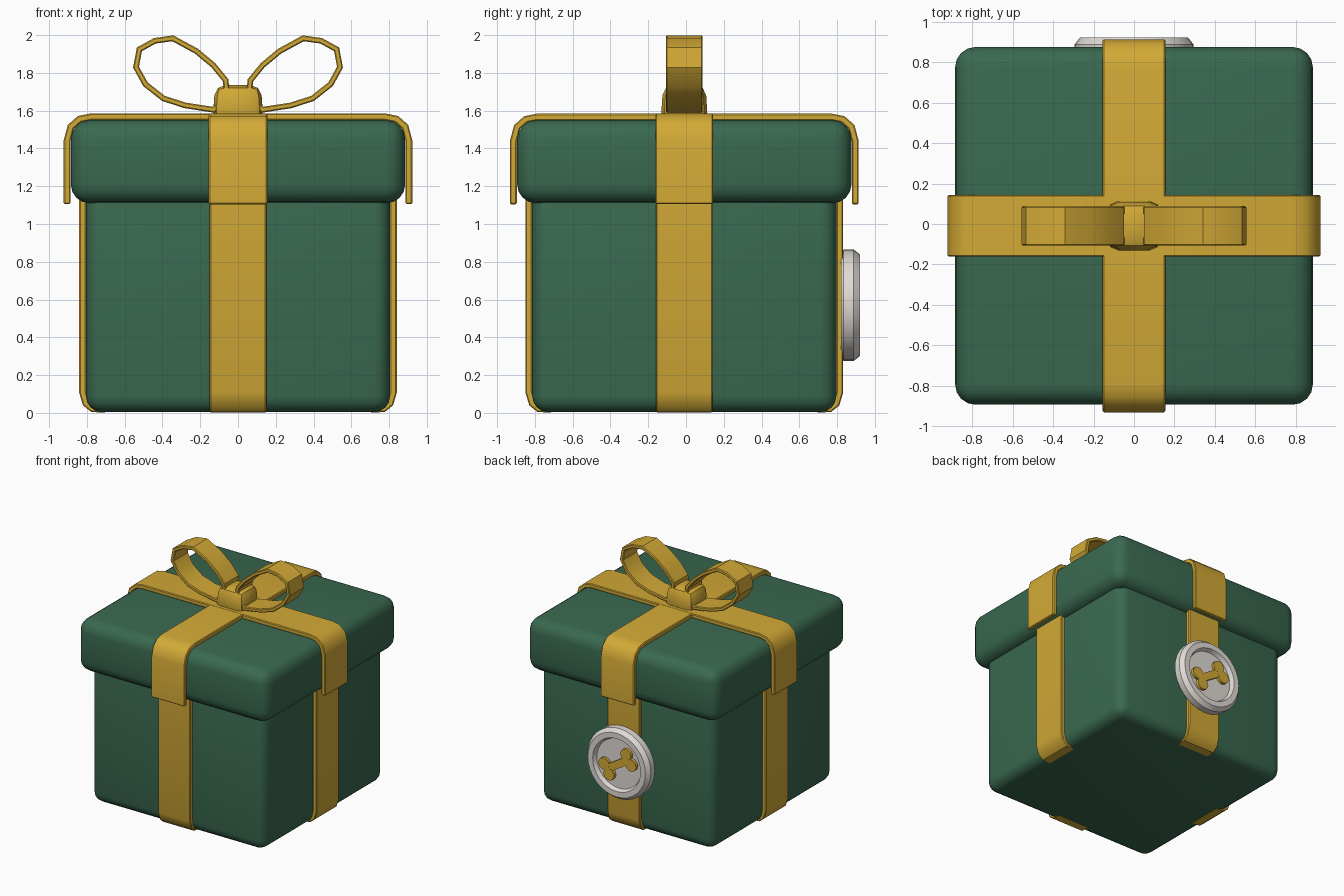
import bpy, bmesh, math
from mathutils import Vector, Matrix

cube = bpy.data.objects.get("Cube")
if cube:
    bpy.data.objects.remove(cube, do_unlink=True)


def material(name, rgb):
    m = bpy.data.materials.new(name)
    m.use_nodes = True
    m.diffuse_color = (*rgb, 1)
    bsdf = next(n for n in m.node_tree.nodes if n.type == 'BSDF_PRINCIPLED')
    bsdf.inputs["Base Color"].default_value = (*rgb, 1)
    return m


GREEN = material("green_paper", (0.042, 0.141, 0.080))
GOLD = material("gold_ribbon", (0.65, 0.40, 0.037))
WHITE = material("button_white", (0.74, 0.70, 0.66))
CY = -0.009          # the box sits slightly forward of the button


def finish(name, bm, mat, mods=(), angle=35):
    """Turn a bmesh into an object, apply its modifiers and shade it."""
    bmesh.ops.recalc_face_normals(bm, faces=bm.faces)
    me = bpy.data.meshes.new(name)
    bm.to_mesh(me)
    bm.free()
    me.materials.append(mat)
    ob = bpy.data.objects.new(name, me)
    bpy.context.collection.objects.link(ob)
    bpy.ops.object.select_all(action='DESELECT')
    ob.select_set(True)
    bpy.context.view_layer.objects.active = ob
    for kind, props in mods:
        mod = ob.modifiers.new(kind.title(), kind)
        for key, value in props.items():
            setattr(mod, key, value)
        bpy.ops.object.modifier_apply(modifier=mod.name)
    bpy.ops.object.shade_smooth_by_angle(angle=math.radians(angle))
    return ob


def rounded_box(name, size, z0, z1, mat, radius, segments):
    bm = bmesh.new()
    bmesh.ops.create_cube(bm, size=1)
    bmesh.ops.scale(bm, verts=bm.verts, vec=(size, size, z1 - z0))
    bmesh.ops.translate(bm, verts=bm.verts, vec=(0, CY, (z0 + z1) / 2))
    return finish(name, bm, mat, [('BEVEL', dict(width=radius, segments=segments))])


def strip(name, path, width, turn=0, closed=False, thickness=0.036):
    """Sweep a path in x-z across y, then thicken it into a ribbon."""
    bm = bmesh.new()
    rows = [[bm.verts.new((x, s * width / 2, z)) for s in (-1, 1)] for x, z in path]
    pairs = list(zip(rows, rows[1:] + rows[:1]))
    for a, b in pairs if closed else pairs[:-1]:
        bm.faces.new((a[0], a[1], b[1], b[0]))
    bmesh.ops.rotate(bm, verts=bm.verts, matrix=Matrix.Rotation(turn, 3, 'Z'))
    bmesh.ops.translate(bm, verts=bm.verts, vec=(0, CY, 0))
    return finish(name, bm, GOLD, [
        ('SOLIDIFY', dict(thickness=thickness, offset=0, use_even_offset=True)),
        ('BEVEL', dict(width=0.006, segments=1, limit_method='ANGLE',
                       angle_limit=math.radians(60)))])


# Box and lid
rounded_box("box_body", 1.61, 0.004, 1.2, GREEN, 0.085, 4)
rounded_box("box_lid", 1.77, 1.11, 1.55, GREEN, 0.1, 4)

# Ribbons over the lid, crossing at the middle
half = [(0.905, 1.105), (0.905, 1.44), (0.885, 1.515), (0.84, 1.555), (0.78, 1.567)]
arch = half + [(-x, z) for x, z in reversed(half)]
strip("lid_ribbon_across", arch, 0.305)
strip("lid_ribbon_front_to_back", [(x, z - 0.001) for x, z in arch], 0.31, math.pi / 2)

# Ribbons down the four walls, folded under the bottom edge
wall = [(0.823, 1.15), (0.823, 0.11), (0.805, 0.05), (0.77, 0.022), (0.70, 0.020)]
for i, side in enumerate(("left", "back", "right", "front")):
    strip("wall_ribbon_" + side, wall, 0.3, i * math.pi / 2)

# Bow
loop = [(0.06, 1.69), (0.065, 1.76), (0.13, 1.84), (0.22, 1.915), (0.345, 1.983),
        (0.44, 1.97), (0.522, 1.925), (0.54, 1.83), (0.49, 1.74), (0.395, 1.665),
        (0.28, 1.628), (0.13, 1.605), (0.08, 1.64)]
for s, side in ((1, "left"), (-1, "right")):
    strip("bow_loop_" + side, [(s * x, z) for x, z in loop], 0.195,
          closed=True, thickness=0.03)

# Knot, narrowed towards its top
bm = bmesh.new()
bmesh.ops.create_cube(bm, size=1)
bmesh.ops.scale(bm, verts=bm.verts, vec=(0.27, 0.25, 0.2))
for v in bm.verts:
    if v.co.z > 0:
        v.co.x *= 0.9
        v.co.y *= 0.9
bmesh.ops.translate(bm, verts=bm.verts, vec=(0, CY, 1.636))
finish("bow_knot", bm, GOLD, [('BEVEL', dict(width=0.055, segments=2))])

# Button: a rim turned around the y axis with a sunken face
to_back = Matrix.Translation((0, 0, 0.57)) @ Matrix.Rotation(-math.pi / 2, 4, 'X')
profile = [(0, 0.82), (0.28, 0.82), (0.295, 0.835), (0.295, 0.888), (0.268, 0.922),
           (0.222, 0.922), (0.207, 0.888), (0, 0.888)]
bm = bmesh.new()
verts = [bm.verts.new((r, 0, h)) for r, h in profile]
edges = [bm.edges.new(pair) for pair in zip(verts, verts[1:])]
bmesh.ops.spin(bm, geom=verts + edges, axis=(0, 0, 1), cent=(0, 0, 0),
               angle=math.tau, steps=32)
bmesh.ops.remove_doubles(bm, verts=bm.verts, dist=0.0005)
bm.transform(to_back)
finish("button", bm, WHITE, angle=30)

# Bone emblem: a bar with two round lobes at each end
bm = bmesh.new()
bar = bmesh.ops.create_cube(bm, size=1)["verts"]
bmesh.ops.scale(bm, verts=bar, vec=(0.25, 0.062, 0.036))
for sx in (-1, 1):
    for sy in (-1, 1):
        bmesh.ops.create_cone(bm, cap_ends=True, segments=12, radius1=0.05,
                              radius2=0.05, depth=0.038 + 0.001 * sy,
                              matrix=Matrix.Translation((sx * 0.12, sy * 0.045, 0)))
tilt = Matrix.Translation((0, 0, 0.894)) @ Matrix.Rotation(math.radians(32), 4, 'Z')
bm.transform(to_back @ tilt)
finish("button_bone", bm, GOLD, angle=40)
